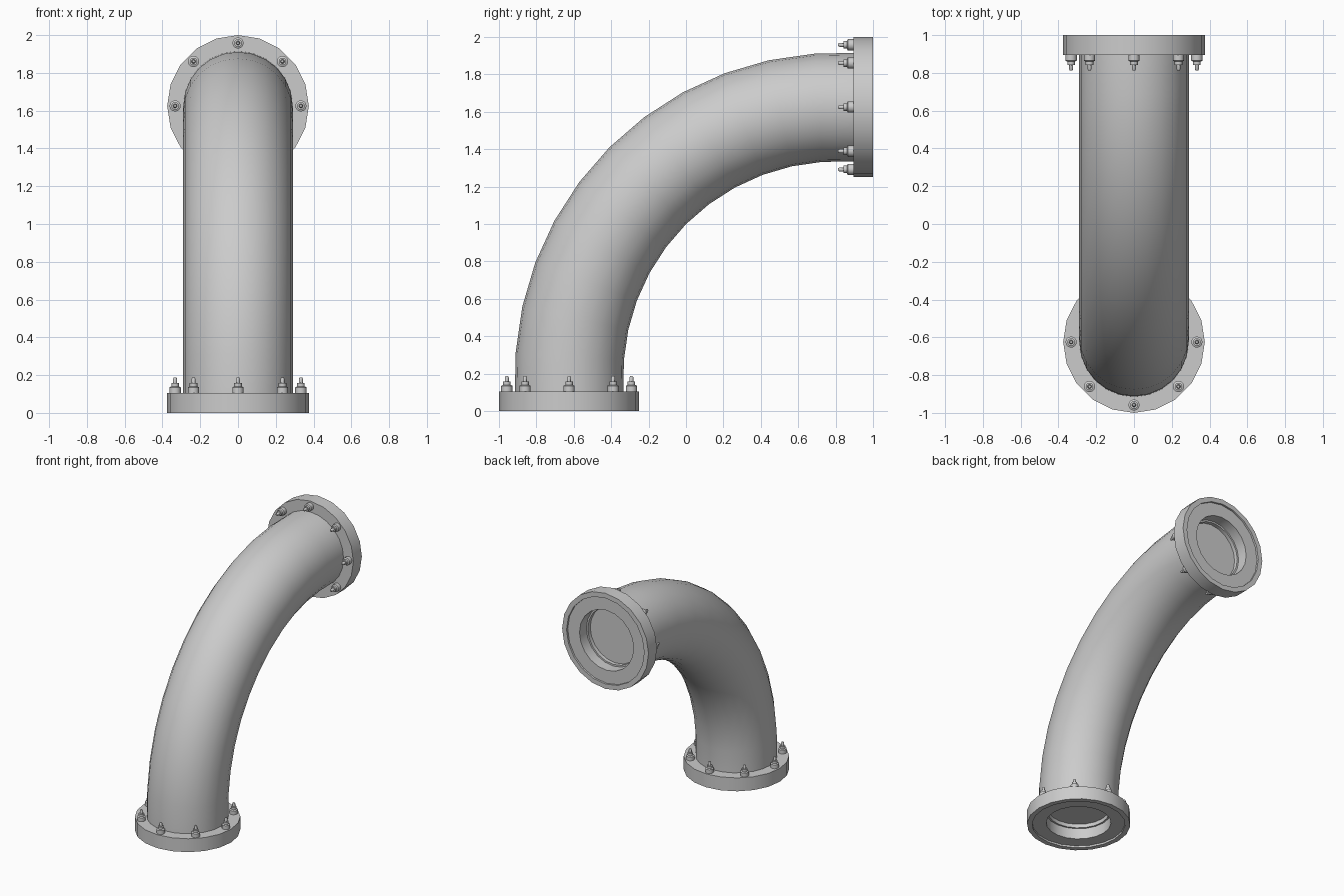
import bpy, bmesh
from math import sin, cos, pi, radians
from mathutils import Matrix, Vector

if "Cube" in bpy.data.objects:
    bpy.data.objects.remove(bpy.data.objects["Cube"])


def finish(bm, name, matrix=Matrix()):
    bmesh.ops.remove_doubles(bm, verts=bm.verts, dist=1e-5)
    bmesh.ops.recalc_face_normals(bm, faces=bm.faces)
    mesh = bpy.data.meshes.new(name)
    bm.to_mesh(mesh)
    bm.free()
    ob = bpy.data.objects.new(name, mesh)
    bpy.context.collection.objects.link(ob)
    ob.matrix_world = matrix
    bpy.ops.object.select_all(action='DESELECT')
    ob.select_set(True)
    bpy.context.view_layer.objects.active = ob
    bpy.ops.object.shade_smooth_by_angle(angle=radians(35))
    return ob


def skin(bm, rings):
    for a, b in zip(rings, rings[1:]):
        n = len(a)
        for i in range(n):
            j = (i + 1) % n
            bm.faces.new((a[i], a[j], b[j], b[i]))


def lathe(bm, profile, sides, centre=(0, 0)):
    # collapsed axis rings are welded in finish()
    rings = []
    for r, z in profile:
        r = max(r, 0.0001)
        rings.append([bm.verts.new((centre[0] + r * cos(2 * pi * i / sides),
                                    centre[1] + r * sin(2 * pi * i / sides), z))
                      for i in range(sides)])
    skin(bm, rings)
    bm.faces.new(rings[0])
    bm.faces.new(rings[-1])


# Bent pipe: quarter arc with short straight ends set into the flanges
R, CY, CZ, PIPE_R, SIDES = 1.435, 0.81, 0.19, 0.29, 24
stations = [(Vector((0, -0.625, 0.09)), 0)]
for k in range(-5, 6):
    a = radians(45 + 8.18 * k)
    stations.append((Vector((0, CY - R * cos(a), CZ + R * sin(a))), a))
stations.append((Vector((0, 0.91, 1.625)), pi / 2))

bm = bmesh.new()
rings = []
for c, a in stations:
    out = Vector((0, -cos(a), sin(a)))
    rings.append([bm.verts.new(c + PIPE_R * (out * cos(t) + Vector((1, 0, 0)) * sin(t)))
                  for t in (2 * pi * i / SIDES for i in range(SIDES))])
skin(bm, rings)
finish(bm, "bent_pipe")

# Flange: shallow face recess, stepped bore and a closed inner wall
flange_profile = [(0, 0.13), (0.222, 0.13), (0.222, 0.1), (0.235, 0.1),
                  (0.235, 0.015), (0.337, 0.015), (0.337, 0), (0.375, 0),
                  (0.375, 0.105), (0.25, 0.105), (0.25, 0.15), (0, 0.15)]
# Nut, collar and stud end
nut_profile = [(0.03, 0.1), (0.03, 0.135), (0.02, 0.14), (0.02, 0.157)]
stud_profile = [(0.011, 0.15), (0.011, 0.18), (0.007, 0.187)]

ends = {
    "bottom": Matrix.Translation((0, -0.625, 0)),
    "top": Matrix.Translation((0, 1, 1.625)) @ Matrix.Rotation(pi / 2, 4, 'X'),
}
for label, matrix in ends.items():
    bm = bmesh.new()
    lathe(bm, flange_profile, 20)
    finish(bm, label + "_flange", matrix)
    # Ring of eight bolts
    bm = bmesh.new()
    for i in range(8):
        centre = (0.333 * cos(i * pi / 4), 0.333 * sin(i * pi / 4))
        lathe(bm, nut_profile, 12, centre)
        lathe(bm, stud_profile, 10, centre)
    finish(bm, label + "_bolts", matrix)
